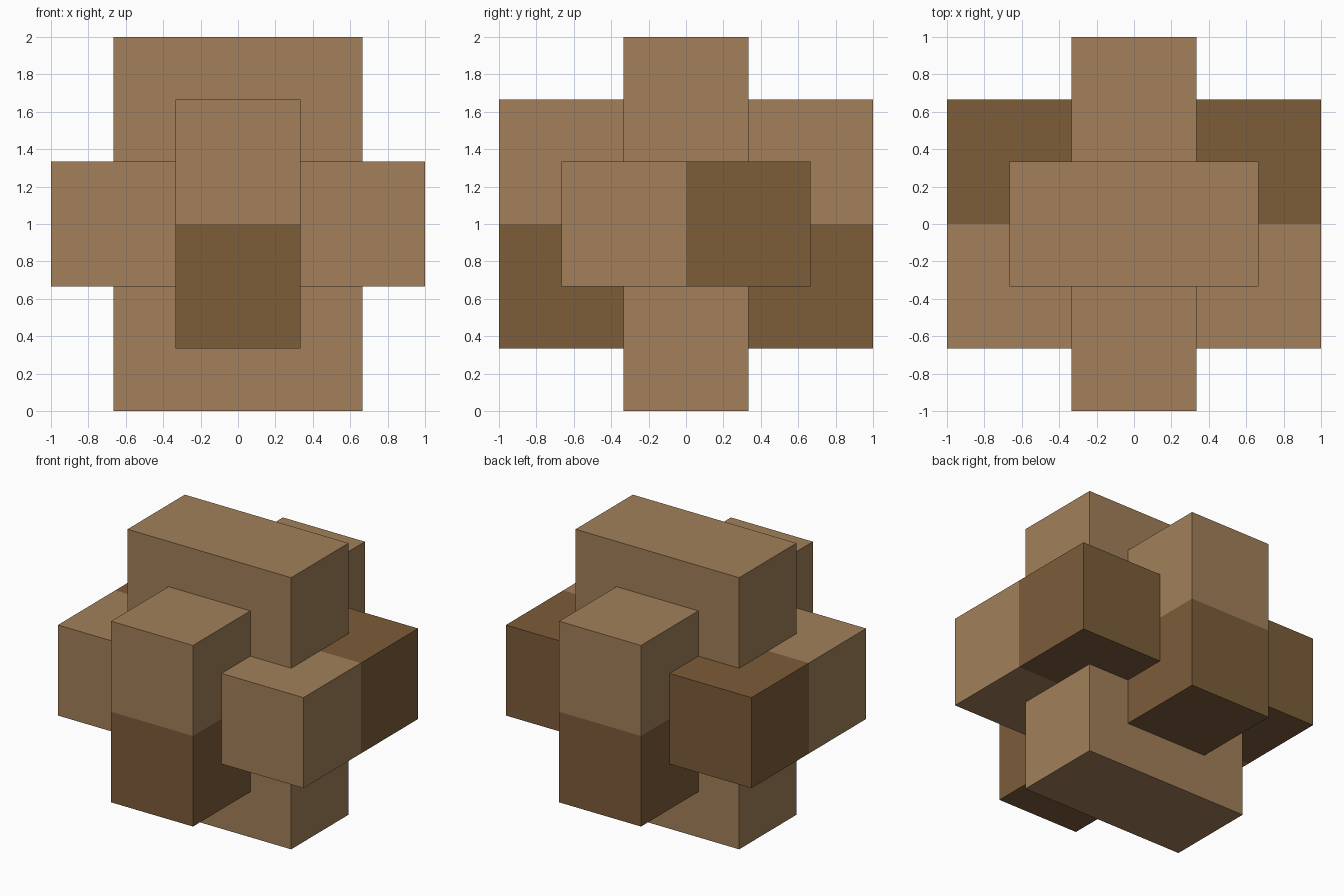
import bpy
import bmesh
from mathutils import Vector

if "Cube" in bpy.data.objects:
    bpy.data.objects.remove(bpy.data.objects["Cube"])

U = 1 / 3  # half the thickness of one bar


def material(name, colour):
    m = bpy.data.materials.new(name)
    m.diffuse_color = (*colour, 1)
    m.use_nodes = True
    m.node_tree.nodes["Principled BSDF"].inputs["Base Color"].default_value = m.diffuse_color
    return m


light = material("light_wood", (0.361, 0.216, 0.102))
dark = material("dark_wood", (0.202, 0.109, 0.042))


def bar(name, axis, side_axis, side, mat):
    """Square bar along one axis, shifted sideways by half its thickness."""
    size = Vector((2 * U, 2 * U, 2 * U))
    size[axis] = 2.0
    centre = Vector((0, 0, 1))
    centre[side_axis] += side * U
    bm = bmesh.new()
    bmesh.ops.create_cube(bm, size=1)
    for v in bm.verts:
        v.co = Vector(a * b for a, b in zip(v.co, size))
    mesh = bpy.data.meshes.new(name)
    bm.to_mesh(mesh)
    bm.free()
    mesh.materials.append(mat)
    obj = bpy.data.objects.new(name, mesh)
    obj.location = centre
    bpy.context.collection.objects.link(obj)


# Three interlocked pairs of bars
bar("upright_bar_left", 2, 0, -1, light)
bar("upright_bar_right", 2, 0, 1, light)
bar("cross_bar_front", 0, 1, -1, light)
bar("cross_bar_back", 0, 1, 1, dark)
bar("depth_bar_upper", 1, 2, 1, light)
bar("depth_bar_lower", 1, 2, -1, dark)
